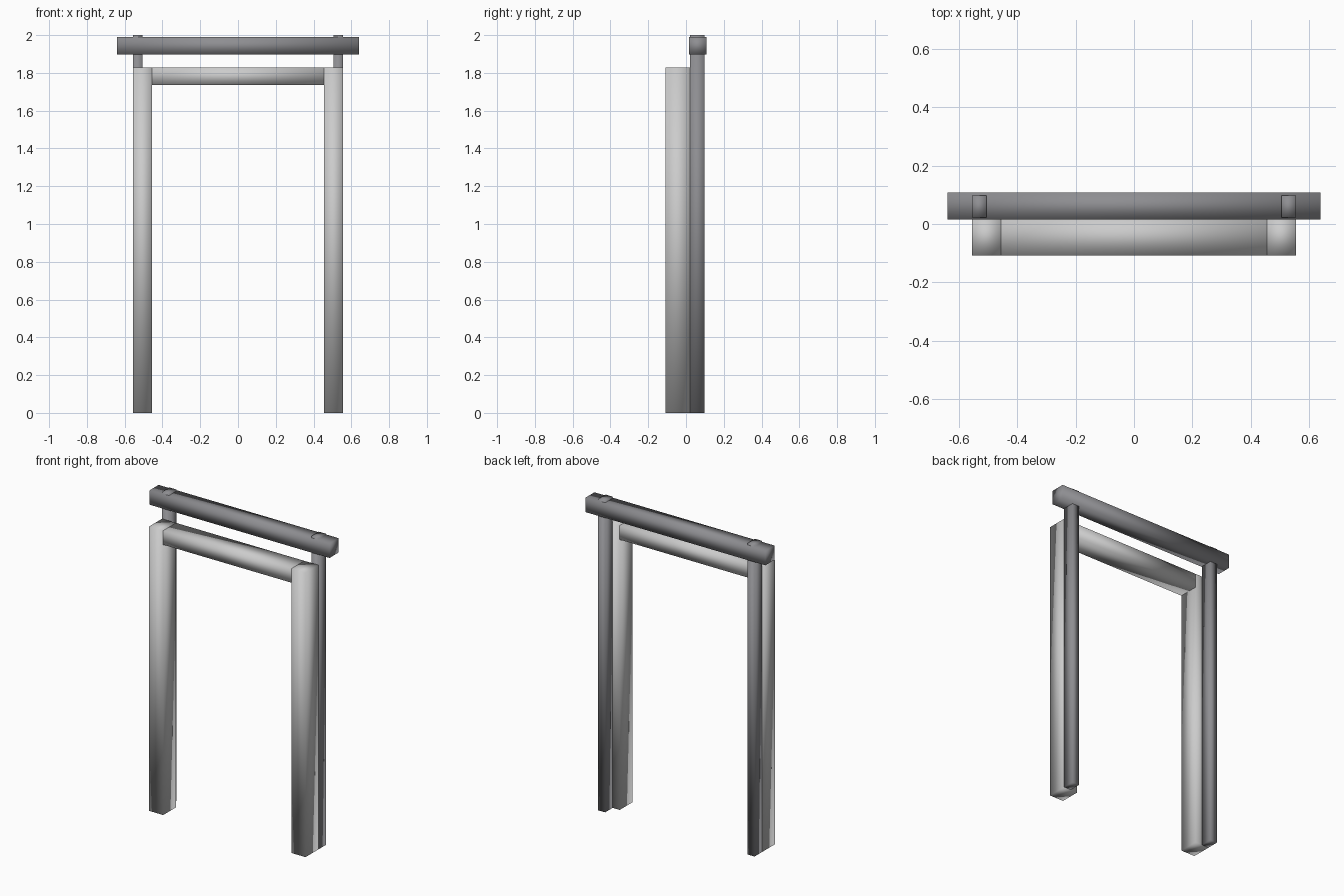
import bpy

if "Cube" in bpy.data.objects:
    bpy.data.objects.remove(bpy.data.objects["Cube"])

dark = bpy.data.materials.new("dark_timber")
dark.diffuse_color = (0.27, 0.27, 0.285, 1)
dark.use_nodes = True
dark.node_tree.nodes["Principled BSDF"].inputs["Base Color"].default_value = dark.diffuse_color


def box(name, x, y, z, material=None):
    """Soft-shaded box from (min, max) ranges along each axis."""
    centre = [(a + b) / 2 for a, b in (x, y, z)]
    bpy.ops.mesh.primitive_cube_add(size=1, location=centre)
    ob = bpy.context.object
    ob.name = name
    ob.scale = [b - a for a, b in (x, y, z)]
    bpy.ops.object.transform_apply(location=False, rotation=False, scale=True)
    bpy.ops.object.shade_smooth()
    if material:
        ob.data.materials.append(material)
    return ob


FRAME_Y = (-0.108, 0.022)   # light door frame, in front
POST_Y = (0.022, 0.098)     # dark posts, behind

# Uprights on both sides
for side, s in (("left", -1), ("right", 1)):
    box(f"{side}_jamb", sorted((s * 0.456, s * 0.556)), FRAME_Y, (0, 1.828))
    box(f"{side}_post", sorted((s * 0.506, s * 0.556)), POST_Y, (0, 2.0), dark)

# Lintel between the jambs
box("lintel", (-0.456, 0.456), FRAME_Y, (1.737, 1.828))

# Overhanging top beam, post tips showing through it
box("top_beam", (-0.64, 0.64), (0.016, 0.108), (1.898, 1.99), dark)
